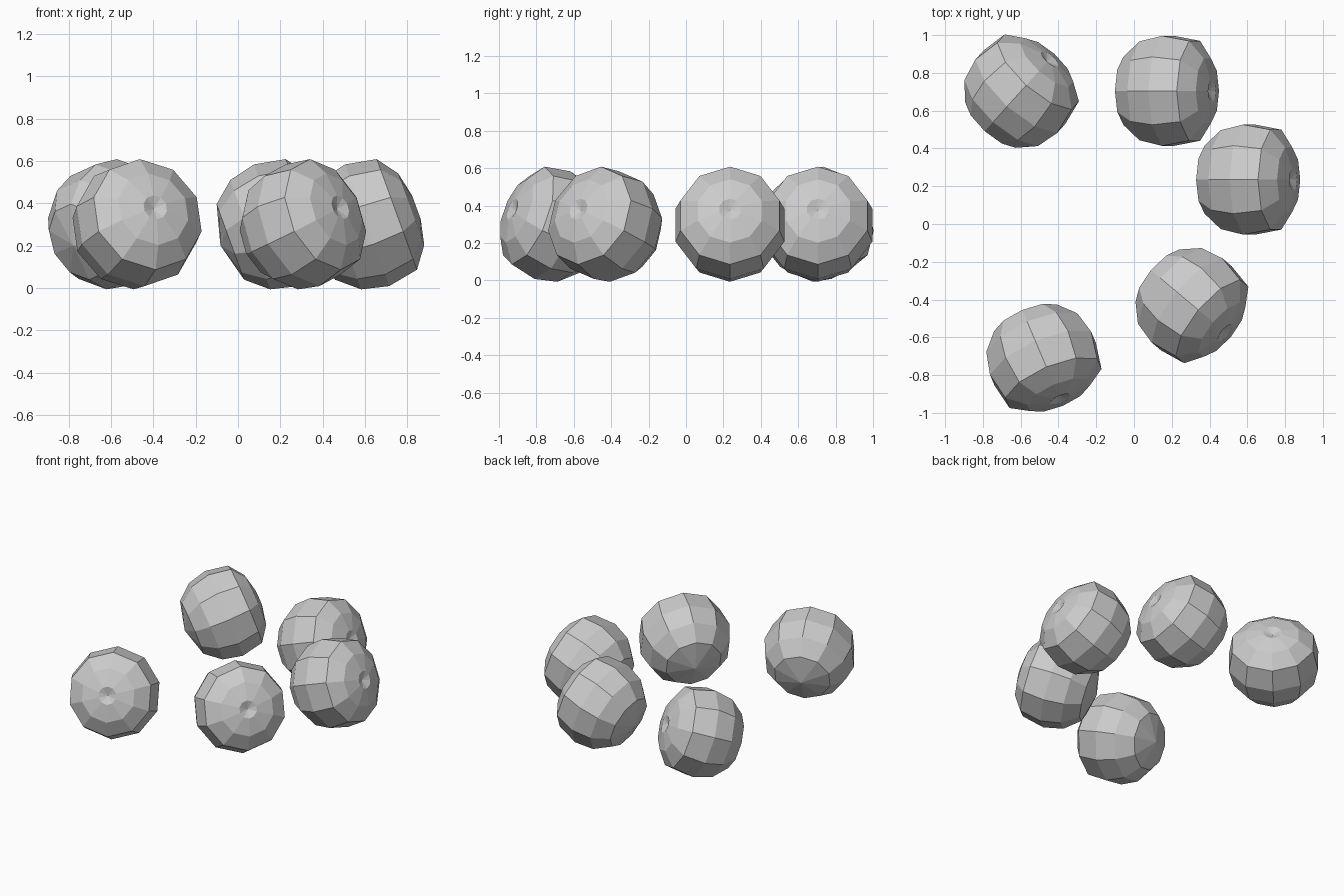
import bpy, bmesh, math
from mathutils import Matrix

if "Cube" in bpy.data.objects:
    bpy.data.objects.remove(bpy.data.objects["Cube"])

SIDES = 10
# (radius, distance along axis): pointed back, round shell, sharp rim, cap, dimple
PROFILE = [(0.19, -0.23), (0.275, -0.13), (0.306, 0.0), (0.278, 0.15),
           (0.18, 0.222), (0.06, 0.248)]
BACK_TIP, DIMPLE = -0.28, 0.225


def make_nut(name, x, y, azimuth, spin=0):
    bm = bmesh.new()
    rings = []
    for r, t in PROFILE:
        rings.append([bm.verts.new((-r * math.cos(2 * math.pi * i / SIDES),
                                    r * math.sin(2 * math.pi * i / SIDES), t))
                      for i in range(SIDES)])
    back = bm.verts.new((0, 0, BACK_TIP))
    front = bm.verts.new((0, 0, DIMPLE))
    for i in range(SIDES):
        j = (i + 1) % SIDES
        for a, b in zip(rings, rings[1:]):
            bm.faces.new((a[i], a[j], b[j], b[i]))
        bm.faces.new((back, rings[0][j], rings[0][i]))
        bm.faces.new((front, rings[-1][i], rings[-1][j]))
    bmesh.ops.recalc_face_normals(bm, faces=bm.faces)
    me = bpy.data.meshes.new(name)
    bm.to_mesh(me)
    bm.free()
    ob = bpy.data.objects.new(name, me)
    bpy.context.collection.objects.link(ob)
    # lean the axis outward, 20 degrees above level
    ob.matrix_world = (Matrix.Translation((x, y, 0.296))
                       @ Matrix.Rotation(math.radians(azimuth), 4, 'Z')
                       @ Matrix.Rotation(math.radians(70), 4, 'Y')
                       @ Matrix.Rotation(math.radians(spin), 4, 'Z'))


# five nuts scattered in an arc
make_nut("nut_back_left", -0.602, 0.70, 48)
make_nut("nut_back", 0.18, 0.705, 0)
make_nut("nut_right", 0.61, 0.235, 0)
make_nut("nut_front_right", 0.305, -0.425, -40)
make_nut("nut_front_left", -0.482, -0.714, -67)
